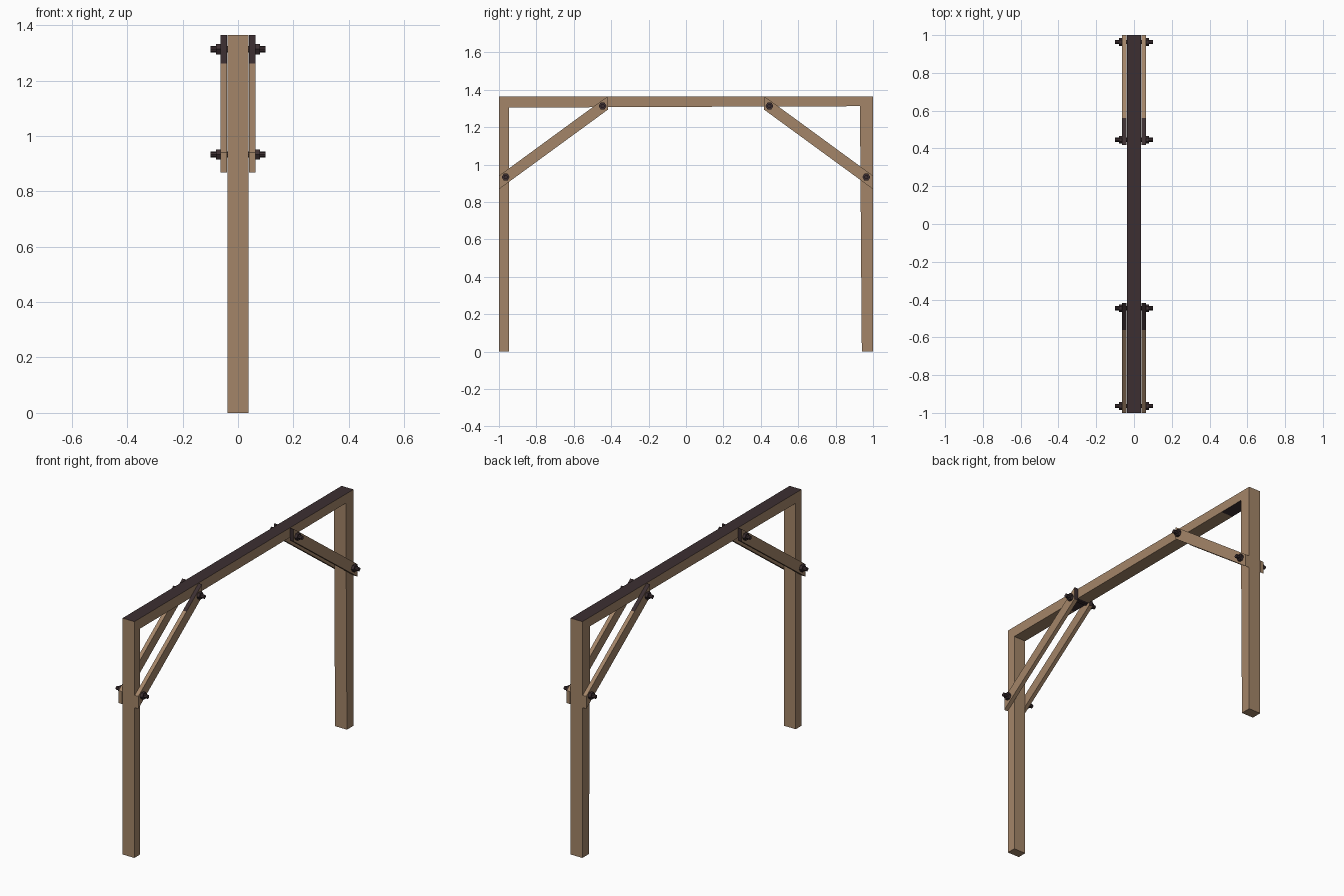
import bpy, bmesh
from mathutils import Matrix

cube = bpy.data.objects.get("Cube")
if cube:
    bpy.data.objects.remove(cube, do_unlink=True)


def material(name, rgb):
    mat = bpy.data.materials.new(name)
    mat.use_nodes = True
    color = (*rgb, 1)
    mat.diffuse_color = color
    mat.node_tree.nodes["Principled BSDF"].inputs["Base Color"].default_value = color
    return mat


WOOD = material("brown wood", (0.37, 0.235, 0.14))
DARK = material("dark stained wood and iron", (0.045, 0.028, 0.031))


def finish(name, bm, dark_rule):
    """Turn a bmesh into an object, darkening the faces picked by the rule."""
    bmesh.ops.recalc_face_normals(bm, faces=bm.faces)
    for face in bm.faces:
        face.normal_update()
        face.material_index = int(dark_rule(face.normal, face.calc_center_median()))
    mesh = bpy.data.meshes.new(name)
    bm.to_mesh(mesh)
    bm.free()
    mesh.materials.append(WOOD)
    mesh.materials.append(DARK)
    obj = bpy.data.objects.new(name, mesh)
    bpy.context.collection.objects.link(obj)
    return obj


def extrude_profile(name, profile, x0, x1, dark_rule):
    """Extrude a (y, z) outline along x."""
    bm = bmesh.new()
    base = bm.faces.new([bm.verts.new((x0, y, z)) for y, z in profile])
    new = bmesh.ops.extrude_face_region(bm, geom=[base])["geom"]
    verts = [g for g in new if isinstance(g, bmesh.types.BMVert)]
    bmesh.ops.translate(bm, verts=verts, vec=(x1 - x0, 0, 0))
    return finish(name, bm, dark_rule)


# Posts and beam: one portal outline, slightly uneven like rough timber
TOP = 1.365
frame = [(-1, 0), (-0.947, 0), (-0.947, 1.305), (-0.54, 1.306), (-0.42, 1.307),
         (0.77, 1.311), (0.93, 1.312), (0.94, 0), (1, 0), (1, TOP), (-1, TOP)]


def frame_dark(normal, center):
    under = normal.z < -0.9 and center.z > 1
    patch = center.y > 0.8 or -0.54 < center.y < -0.42
    return normal.z > 0.9 or (under and patch)


extrude_profile("portal_frame", frame, -0.038, 0.038, frame_dark)


def cylinder(bm, radius, x0, x1, y, z, sides):
    place = Matrix.Translation(((x0 + x1) / 2, y, z)) @ Matrix.Rotation(1.5708, 4, "Y")
    bmesh.ops.create_cone(bm, cap_ends=True, segments=sides, radius1=radius,
                          radius2=radius, depth=x1 - x0, matrix=place)


def brace_dark(normal, center):
    inner_end = abs(normal.y) > 0.9 and abs(center.y) < 0.5
    upper_side = normal.z > 0.3 and abs(center.y) < 0.56
    return inner_end or upper_side


for end, s in (("front", 1), ("back", -1)):
    # Diagonal braces on both sides, plumb cut, split where the stain starts
    outline = [(-1, 0.868), (-0.418, 1.293), (-0.418, TOP), (-0.56, 1.262), (-1, 0.94)]
    outline = [(y * s, z) for y, z in outline]
    for side, x0, x1 in (("left", 0.040, 0.063), ("right", -0.063, -0.040)):
        extrude_profile(f"{end}_{side}_brace", outline, x0, x1, brace_dark)

    # Through bolts with a hexagonal nut on each side
    for level, y, z in (("lower", -0.964, 0.933), ("upper", -0.446, 1.313)):
        bm = bmesh.new()
        cylinder(bm, 0.011, -0.1, 0.1, y * s, z, 8)
        for x in (-0.079, 0.063):
            cylinder(bm, 0.021, x, x + 0.016, y * s, z, 6)
        finish(f"{end}_{level}_bolt", bm, lambda normal, center: True)
